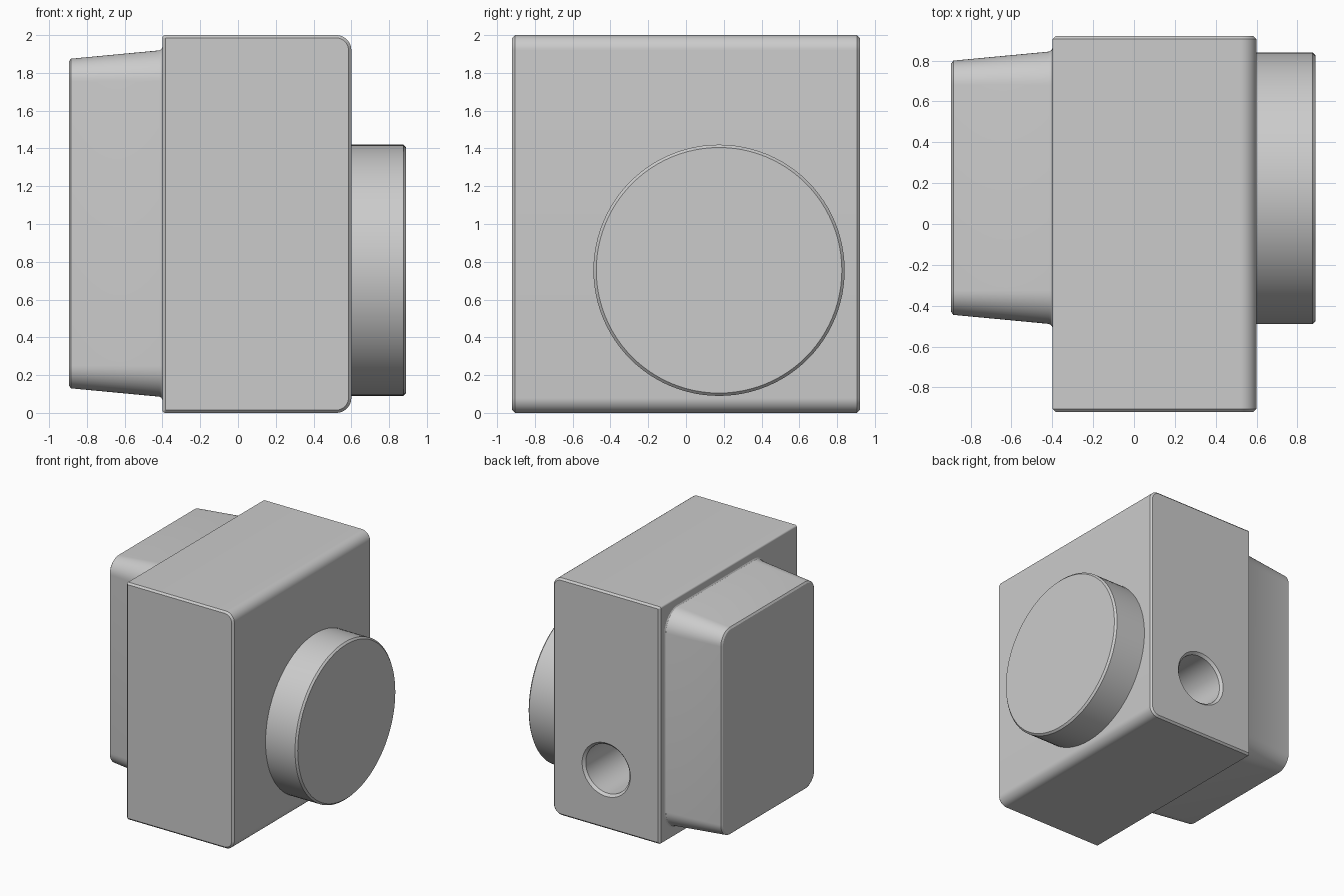
import bpy, bmesh
from math import cos, sin, pi

if "Cube" in bpy.data.objects:
    bpy.data.objects.remove(bpy.data.objects["Cube"], do_unlink=True)

grey = bpy.data.materials.new("plain grey")
grey.use_nodes = True
grey.diffuse_color = (0.6, 0.6, 0.6, 1)
grey.node_tree.nodes["Principled BSDF"].inputs["Base Color"].default_value = (0.6, 0.6, 0.6, 1)


def rounded_rect(low, high, r_low, r_high, inset, steps):
    """Outline with one corner radius on the low side, one on the high side."""
    (u0, v0), (u1, v1) = low, high
    corners = [(u1, v1, -1, -1, r_high), (u0, v1, 1, -1, r_low),
               (u0, v0, 1, 1, r_low), (u1, v0, -1, 1, r_high)]
    points = []
    for k, (u, v, su, sv, r) in enumerate(corners):
        keep = max(r - inset, 0.002)
        for i in range(steps + 1):
            a = (k + i / steps) * pi / 2
            points.append((u + su * (inset + keep) + keep * cos(a),
                           v + sv * (inset + keep) + keep * sin(a)))
    return points


def loft(name, axis, low, high, r_low, r_high, stations, steps=12):
    """Skin the outline through (position, inset) stations along x or y."""
    bm = bmesh.new()
    rings = []
    for pos, inset in stations:
        outline = rounded_rect(low, high, r_low, r_high, inset, steps)
        rings.append([bm.verts.new((pos, u, v) if axis == "x" else (u, pos, v))
                      for u, v in outline])
    n = len(rings[0])
    for a, b in zip(rings, rings[1:]):
        for i in range(n):
            j = (i + 1) % n
            bm.faces.new((a[i], a[j], b[j], b[i]))
    bm.faces.new(rings[0])
    bm.faces.new(rings[-1])
    bmesh.ops.remove_doubles(bm, verts=bm.verts, dist=0.00001)
    bmesh.ops.recalc_face_normals(bm, faces=bm.faces)
    mesh = bpy.data.meshes.new(name)
    bm.to_mesh(mesh)
    bm.free()
    mesh.materials.append(grey)
    obj = bpy.data.objects.new(name, mesh)
    bpy.context.collection.objects.link(obj)
    return obj


def activate(obj):
    bpy.ops.object.select_all(action="DESELECT")
    obj.select_set(True)
    bpy.context.view_layer.objects.active = obj


def round_loft(name, axis, centre, radius, stations):
    u, v = centre
    return loft(name, axis, (u - radius, v - radius), (u + radius, v + radius),
                radius, radius, stations, steps=24)


C = 0.015  # edge chamfer

# Main block: large rounding on the +x side, fine chamfers elsewhere
body = loft("main_block", "y", (-0.4, 0), (0.6, 2), C, 0.08,
            [(-0.92, C), (-0.92 + C, 0), (0.92 - C, 0), (0.92, C)])

# Blind bore in the back face, with a chamfered lip
bore = round_loft("bore_cutter", "y", (0.1, 0.5), 0.225,
                  [(0.0, 0.02), (0.92 - 0.02, 0.02), (0.92, 0), (1.0, 0)])
bore.hide_render = True
cut = body.modifiers.new("bore", "BOOLEAN")
cut.operation = "DIFFERENCE"
cut.solver = "EXACT"
cut.object = bore
activate(body)
bpy.ops.object.modifier_apply(modifier=cut.name)
bpy.data.objects.remove(bore, do_unlink=True)

# Tapered cover on the -x side, with a small flare at its root
cover = loft("tapered_cover", "x", (-0.505, 0.07), (0.86, 1.935), 0.18, 0.18,
             [(-0.38, 0), (-0.4, 0), (-0.406, 0.01), (-0.418, 0.016),
              (-0.89 + 0.005, 0.06), (-0.895, 0.075)])

# Round boss on the +x side
boss = round_loft("round_boss", "x", (0.175, 0.755), 0.665,
                  [(0.58, 0), (0.89 - C, 0), (0.89, C)])

for part in (body, cover, boss):
    activate(part)
    bpy.ops.object.shade_smooth_by_angle(angle=pi / 7)
